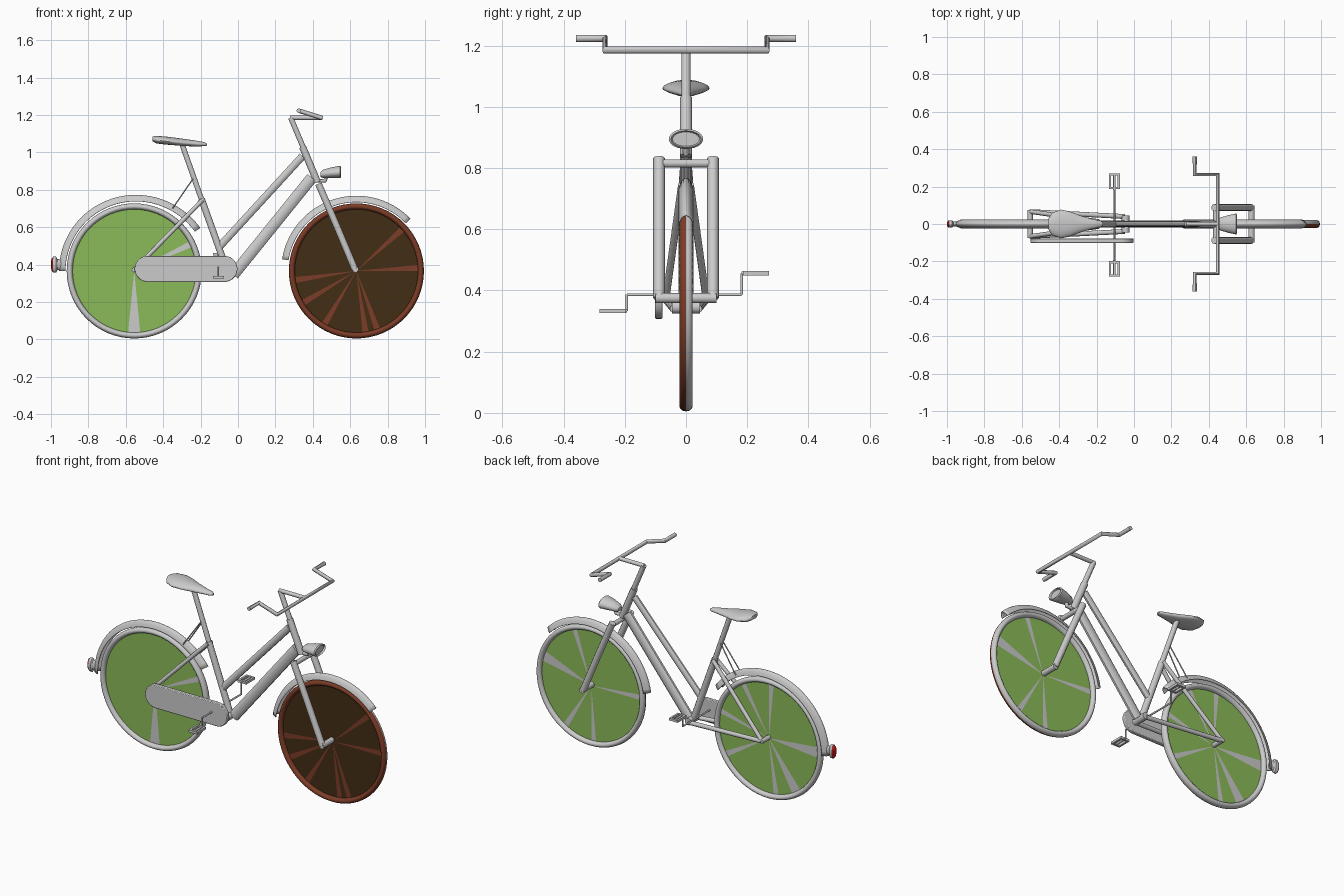
import bpy, bmesh, math, random
from math import sin, cos, pi, radians

if "Cube" in bpy.data.objects:
    bpy.data.objects.remove(bpy.data.objects["Cube"])

random.seed(4)
REAR, FRONT, WZ = -0.555, 0.633, 0.366


def mat(name, c):
    m = bpy.data.materials.new(name)
    m.diffuse_color = (*c, 1)
    m.use_nodes = True
    m.node_tree.nodes["Principled BSDF"].inputs["Base Color"].default_value = m.diffuse_color
    return m


GREY = mat("grey", (0.8, 0.8, 0.8))
GREEN = mat("green", (0.26, 0.50, 0.10))
DARK = mat("dark_brown", (0.055, 0.027, 0.007))
RUST = mat("rust_brown", (0.20, 0.045, 0.02))
RED = mat("red", (0.6, 0.01, 0.01))


def finish(name, bm, mats=(), angle=40):
    bmesh.ops.recalc_face_normals(bm, faces=bm.faces)
    me = bpy.data.meshes.new(name)
    bm.to_mesh(me)
    bm.free()
    for m in mats:
        me.materials.append(m)
    ob = bpy.data.objects.new(name, me)
    bpy.context.collection.objects.link(ob)
    me.shade_smooth()
    me.set_sharp_from_angle(angle=radians(angle))
    return ob


def skin(bm, rings, closed=False, caps=True, wrap=True):
    """Join rings of points with quads."""
    vs = [[bm.verts.new(p) for p in r] for r in rings]
    n, k = len(vs), len(vs[0])
    for i in range(n if closed else n - 1):
        a, b = vs[i], vs[(i + 1) % n]
        for j in range(k if wrap else k - 1):
            bm.faces.new((a[j], a[(j + 1) % k], b[(j + 1) % k], b[j]))
    if caps and not closed:
        bm.faces.new(vs[0])
        bm.faces.new(vs[-1])


def tube(name, pts, r, flat=1.0):
    cu = bpy.data.curves.new(name, 'CURVE')
    cu.dimensions = '3D'
    cu.bevel_depth, cu.bevel_resolution, cu.use_fill_caps = r, 3, True
    sp = cu.splines.new('POLY')
    sp.points.add(len(pts) - 1)
    for p, q in zip(sp.points, pts):
        p.co = (*q, 1)
    tmp = bpy.data.objects.new(name, cu)
    bpy.context.collection.objects.link(tmp)
    bpy.context.view_layer.update()
    me = bpy.data.meshes.new_from_object(tmp.evaluated_get(bpy.context.evaluated_depsgraph_get()))
    bpy.data.objects.remove(tmp)
    bm = bmesh.new()
    bm.from_mesh(me)
    bmesh.ops.remove_doubles(bm, verts=bm.verts, dist=1e-5)
    for v in bm.verts:
        v.co.y *= flat
    return finish(name, bm)


def loft(name, stations, mats=()):
    """Oval sections along x: (x, centre z, half width, height up, height down)."""
    bm = bmesh.new()
    rings = []
    for x, z, w, up, dn in stations:
        rings.append([(x, w * cos(a), z + sin(a) * (up if sin(a) > 0 else dn))
                      for a in (2 * pi * i / 24 for i in range(24))])
    skin(bm, rings)
    return finish(name, bm, mats)


def polar(cx, r, a, y):
    return (cx + r * cos(a), y, WZ + r * sin(a))


def wheel(name, cx, near):
    # tyre: oval section swept round the hub
    bm = bmesh.new()
    sec = [(0.345 + 0.016 * cos(t), 0.021 * sin(t)) for t in (2 * pi * i / 14 for i in range(14))]
    skin(bm, [[polar(cx, r, 2 * pi * i / 64, y) for r, y in sec] for i in range(64)], closed=True)
    for f in bm.faces:
        f.material_index = 1 if near == DARK and f.calc_center_median().y < 0 else 0
    finish(name + "_tyre", bm, (GREY, RUST))
    # spoke discs, one for each side
    for side, y, m, alt in (("near", -0.001, near, RUST if near == DARK else GREY),
                            ("far", 0.001, GREEN, GREY)):
        bm = bmesh.new()
        c = bm.verts.new((cx, y, WZ))
        rim = [bm.verts.new(polar(cx, 0.335, 2 * pi * i / 64, y)) for i in range(64)]
        for i in range(64):
            f = bm.faces.new((c, rim[i], rim[(i + 1) % 64]))
            f.material_index = int(random.random() < 0.08)
        finish(f"{name}_spokes_{side}", bm, (m, alt))


def fender(name, cx, a0, a1, flare):
    bm = bmesh.new()
    sec = [(0.402 - 0.034 * abs(sin(t)) ** 2.2, 0.024 * sin(t))
           for t in (pi * (i / 10 - 0.5) for i in range(11))]
    n = 36
    rings = []
    for i in range(n + 1):
        a = radians(a0 + (a1 - a0) * i / n)
        out = flare * (1 - i / n) ** 3
        rings.append([polar(cx, r + out, a, y) for r, y in sec])
    skin(bm, rings, caps=False, wrap=False)
    ob = finish(name, bm)
    mod = ob.modifiers.new("thickness", 'SOLIDIFY')
    mod.thickness = 0.003


wheel("rear_wheel", REAR, GREEN)
wheel("front_wheel", FRONT, DARK)
fender("rear_fender", REAR, 33, 180, 0.02)
fender("front_fender", FRONT, 44, 171, 0.0)

# frame tubes
tube("seat_tube", [(-0.05, 0, 0.345), (-0.195, 0, 0.75)], 0.019)
tube("seat_post", [(-0.19, 0, 0.735), (-0.298, 0, 1.04)], 0.015)
tube("down_tube", [(-0.025, 0, 0.345), (0.395, 0, 0.865)], 0.032, 0.62)
tube("top_tube", [(-0.10, 0, 0.495), (0.345, 0, 0.98)], 0.021, 0.75)
tube("bottom_bracket", [(-0.045, -0.045, 0.345), (-0.045, 0.045, 0.345)], 0.021)
tube("head_tube", [(0.345, 0, 1.03), (0.425, 0, 0.84)], 0.02)
tube("steering_post", [(0.282, 0, 1.185), (0.36, 0, 1.0)], 0.015)
tube("rear_axle", [(REAR, -0.075, 0.372), (REAR, 0.075, 0.372)], 0.014)
tube("front_axle", [(FRONT - 0.005, -0.10, 0.375), (FRONT - 0.005, 0.10, 0.375)], 0.017)
tube("fork_crown", [(0.437, -0.09, 0.815), (0.437, 0.09, 0.815)], 0.014)
for side, s in (("near", -1), ("far", 1)):
    tube(f"seat_stay_{side}", [(-0.19, s * 0.014, 0.745), (REAR, s * 0.066, 0.372)], 0.012)
    tube(f"chain_stay_{side}", [(-0.05, s * 0.04, 0.34), (REAR, s * 0.066, 0.372)], 0.013)
    tube(f"fender_wire_{side}", [(-0.24, s * 0.012, 0.86), (-0.35, s * 0.024, 0.70)], 0.0035)
    tube(f"fork_leg_{side}", [(0.43, s * 0.088, 0.832), (0.52, s * 0.088, 0.625),
                              (0.625, s * 0.088, 0.375)], 0.019)

# handlebar and stem
tube("stem", [(0.278, 0, 1.185), (0.445, 0, 1.185)], 0.012)
tube("handlebar", [(0.325, -0.36, 1.223), (0.325, -0.264, 1.223), (0.447, -0.264, 1.185),
                   (0.447, 0.264, 1.185), (0.325, 0.264, 1.223), (0.325, 0.36, 1.223)], 0.012)

# saddle
loft("seat", [(-0.457, 1.07, 0.030, 0.014, 0.010), (-0.438, 1.066, 0.060, 0.022, 0.018),
              (-0.39, 1.06, 0.077, 0.025, 0.018), (-0.34, 1.055, 0.066, 0.024, 0.017),
              (-0.28, 1.049, 0.043, 0.022, 0.016), (-0.22, 1.044, 0.026, 0.018, 0.012),
              (-0.18, 1.042, 0.018, 0.013, 0.009), (-0.166, 1.041, 0.009, 0.007, 0.005)])

# lamps
loft("headlight", [(0.440, 0.880, 0.018, 0.012, 0.012), (0.455, 0.883, 0.032, 0.024, 0.020),
                   (0.50, 0.890, 0.046, 0.030, 0.028), (0.546, 0.894, 0.056, 0.034, 0.032),
                   (0.552, 0.894, 0.049, 0.028, 0.027), (0.542, 0.894, 0.044, 0.024, 0.023)])
tube("headlight_bracket", [(0.41, 0, 0.848), (0.465, 0, 0.848), (0.475, 0, 0.875)], 0.011)
loft("tail_light_body", [(-0.945, 0.40, 0.012, 0.026, 0.026), (-0.966, 0.40, 0.014, 0.030, 0.030),
                         (-0.972, 0.40, 0.020, 0.042, 0.042), (-0.988, 0.40, 0.020, 0.042, 0.042)])
loft("tail_light_lens", [(-0.987, 0.40, 0.020, 0.041, 0.041), (-0.995, 0.40, 0.017, 0.035, 0.035),
                         (-1.0, 0.40, 0.008, 0.018, 0.018)], (RED,))

# chain case: long rounded plate beside the wheel
bm = bmesh.new()
outline = [(-0.073 + 0.07 * cos(a), 0.377 + 0.07 * sin(a)) for a in (pi * (i / 14 - 0.5) for i in range(15))]
outline += [(-0.483 - 0.07 * cos(a), 0.377 + 0.07 * sin(a)) for a in (pi * (0.5 - i / 14) for i in range(15))]
skin(bm, [[(x, y, z) for x, z in outline] for y in (-0.101, -0.077)])
case = finish("chain_case", bm)
bev = case.modifiers.new("soft_edge", 'BEVEL')
bev.width, bev.segments, bev.limit_method, bev.angle_limit = 0.004, 2, 'ANGLE', radians(60)

# cranks and pedals
CX, CZ = -0.105, 0.386
tube("crank_axle", [(CX, -0.193, CZ), (CX, 0.182, CZ)], 0.005)
for side, s, y in (("near", -1, -0.193), ("far", 1, 0.182)):
    pz = CZ + s * 0.07
    if s < 0:
        pz += 0.017
    tube(f"crank_{side}", [(CX, y, CZ), (CX, y, pz)], 0.0045)
    tube(f"pedal_axle_{side}", [(CX, y, pz), (CX, y + s * 0.088, pz)], 0.006)
    bm = bmesh.new()
    bars = [(dx, 0.047, 0.012, 0.084) for dx in (-0.023, 0.023)]
    bars += [(0, d, 0.056, 0.012) for d in (0.011, 0.083)]
    for dx, dy, sx, sy in bars:
        g = bmesh.ops.create_cube(bm, size=1)["verts"]
        bmesh.ops.scale(bm, vec=(sx, sy, 0.014), verts=g)
        bmesh.ops.translate(bm, vec=(CX + dx, y + s * dy, pz), verts=g)
    finish(f"pedal_{side}", bm)
